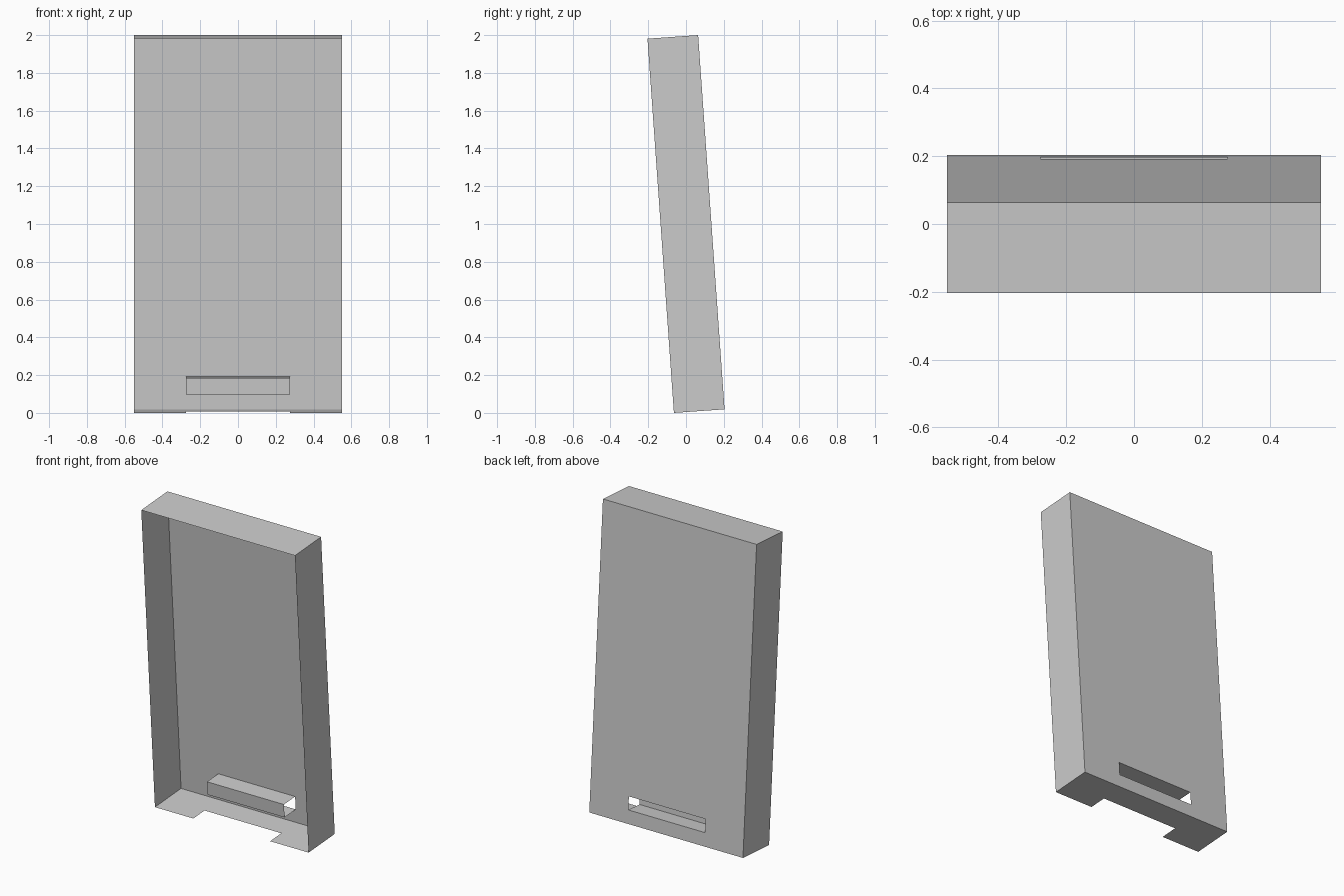
import bpy, bmesh
from math import radians
from mathutils import Matrix, Vector

if "Cube" in bpy.data.objects:
    bpy.data.objects.remove(bpy.data.objects["Cube"])

W, L, D = 0.5516, 1.986, 0.2687      # half width, length, depth of the tray
S = 0.2758                           # half width of slot and notch
V0, V1 = 0.088, 0.174                # slot bottom and top along the back
T = 0.115                            # depth of tunnel and notch
TILT = Matrix.Translation((0, -0.064, 0)) @ Matrix.Rotation(radians(4.04), 4, 'X')


def sheet(bm, place, us, vs, skip=()):
    """Grid of flat quads over us x vs, leaving out the skipped cells."""
    for i in range(len(us) - 1):
        for j in range(len(vs) - 1):
            if (i, j) in skip:
                continue
            corners = [(us[i], vs[j]), (us[i + 1], vs[j]),
                       (us[i + 1], vs[j + 1]), (us[i], vs[j + 1])]
            bm.faces.new([bm.verts.new(place(u, v)) for u, v in corners])


def finish(bm, name):
    bmesh.ops.remove_doubles(bm, verts=bm.verts, dist=1e-5)
    bmesh.ops.recalc_face_normals(bm, faces=bm.faces)
    bm.transform(TILT)
    mesh = bpy.data.meshes.new(name)
    bm.to_mesh(mesh)
    bm.free()
    obj = bpy.data.objects.new(name, mesh)
    bpy.context.collection.objects.link(obj)
    return obj


xs = [-W, -S, S, W]
zs = [0, V0, V1, L]
ys = [0, T, D]

# Open tray: slotted back, notched bottom, top and two sides
bm = bmesh.new()
sheet(bm, lambda x, z: Vector((x, D, z)), xs, zs, skip={(1, 1)})
sheet(bm, lambda x, y: Vector((x, y, 0)), xs, ys, skip={(1, 0)})
sheet(bm, lambda x, y: Vector((x, y, L)), xs, ys)
for side in (-W, W):
    sheet(bm, lambda y, z: Vector((side, y, z)), ys, zs)
finish(bm, "tray_shell")

# Strap loop: channel in front of the slot, open at both ends
bm = bmesh.new()
sheet(bm, lambda x, z: Vector((x, D - T, z)), [-S, S], [V0, V1])
for height in (V0, V1):
    sheet(bm, lambda x, y: Vector((x, y, height)), [-S, S], [D - T, D])
finish(bm, "strap_loop")
